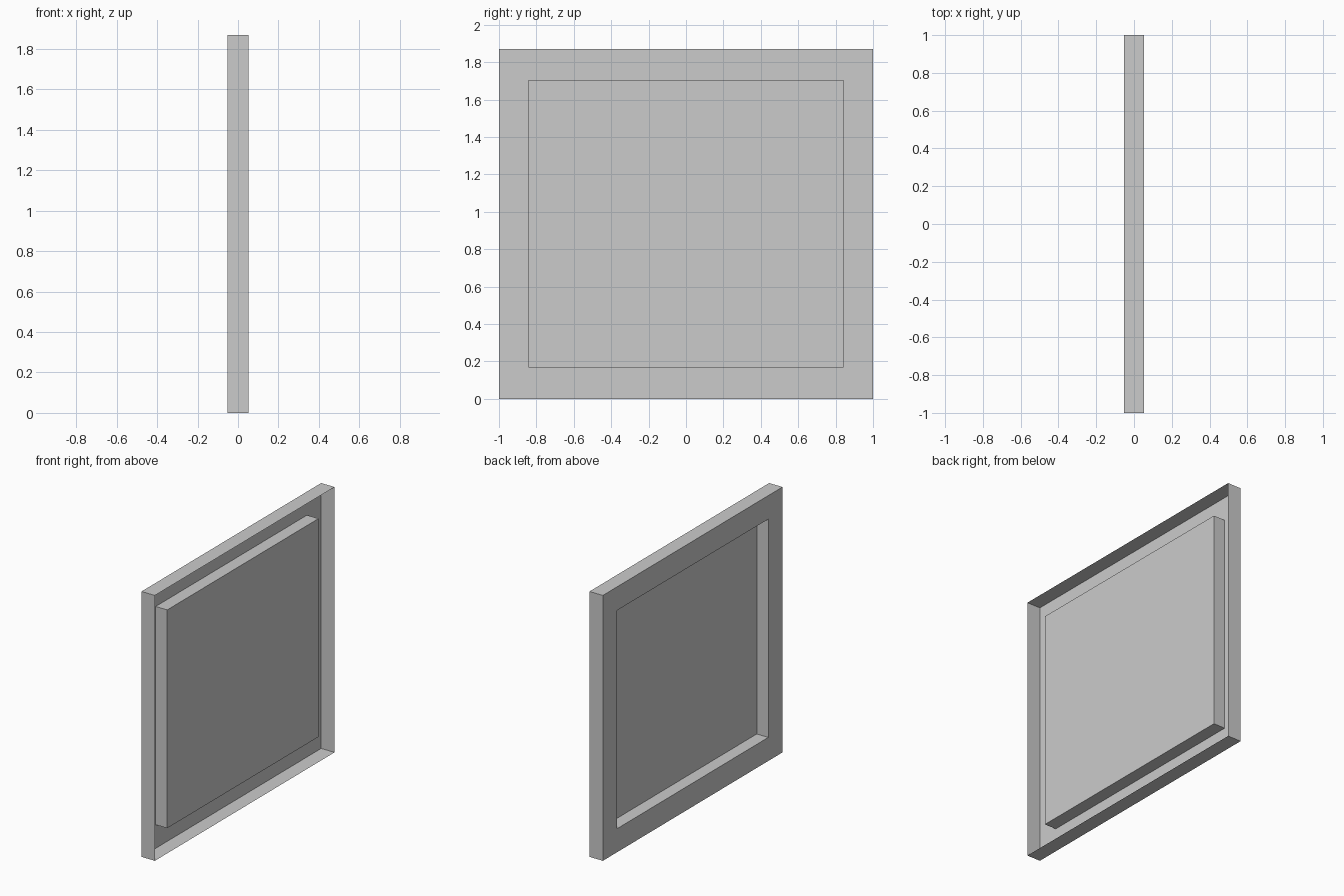
import bpy, bmesh

if "Cube" in bpy.data.objects:
    bpy.data.objects.remove(bpy.data.objects["Cube"])

H = 1.87      # overall height
X = 0.052     # half thickness


def rect(bm, x, half_y, z0, z1):
    """Rectangular loop of verts, counter-clockwise seen from +x."""
    return [bm.verts.new((x, y, z)) for y, z in
            ((-half_y, z0), (half_y, z0), (half_y, z1), (-half_y, z1))]


# Pressed sheet panel: open outer skirt, flat border, raised centre
bm = bmesh.new()
loops = [
    rect(bm, X, 1.0, 0, H),                        # open rim of the skirt
    rect(bm, -X, 1.0, 0, H),                       # outer edge of the border
    rect(bm, -X, 0.842, 0.166, H - 0.166),         # inner edge of the border
    rect(bm, X - 0.014, 0.842, 0.166, H - 0.166),  # edge of the raised centre
]
for a, b in zip(loops, loops[1:]):
    for i in range(4):
        j = (i + 1) % 4
        bm.faces.new((a[i], b[i], b[j], a[j]))
bm.faces.new(loops[-1])
bmesh.ops.recalc_face_normals(bm, faces=bm.faces[:])

mesh = bpy.data.meshes.new("pressed_panel")
bm.to_mesh(mesh)
bm.free()
bpy.context.collection.objects.link(bpy.data.objects.new("pressed_panel", mesh))
